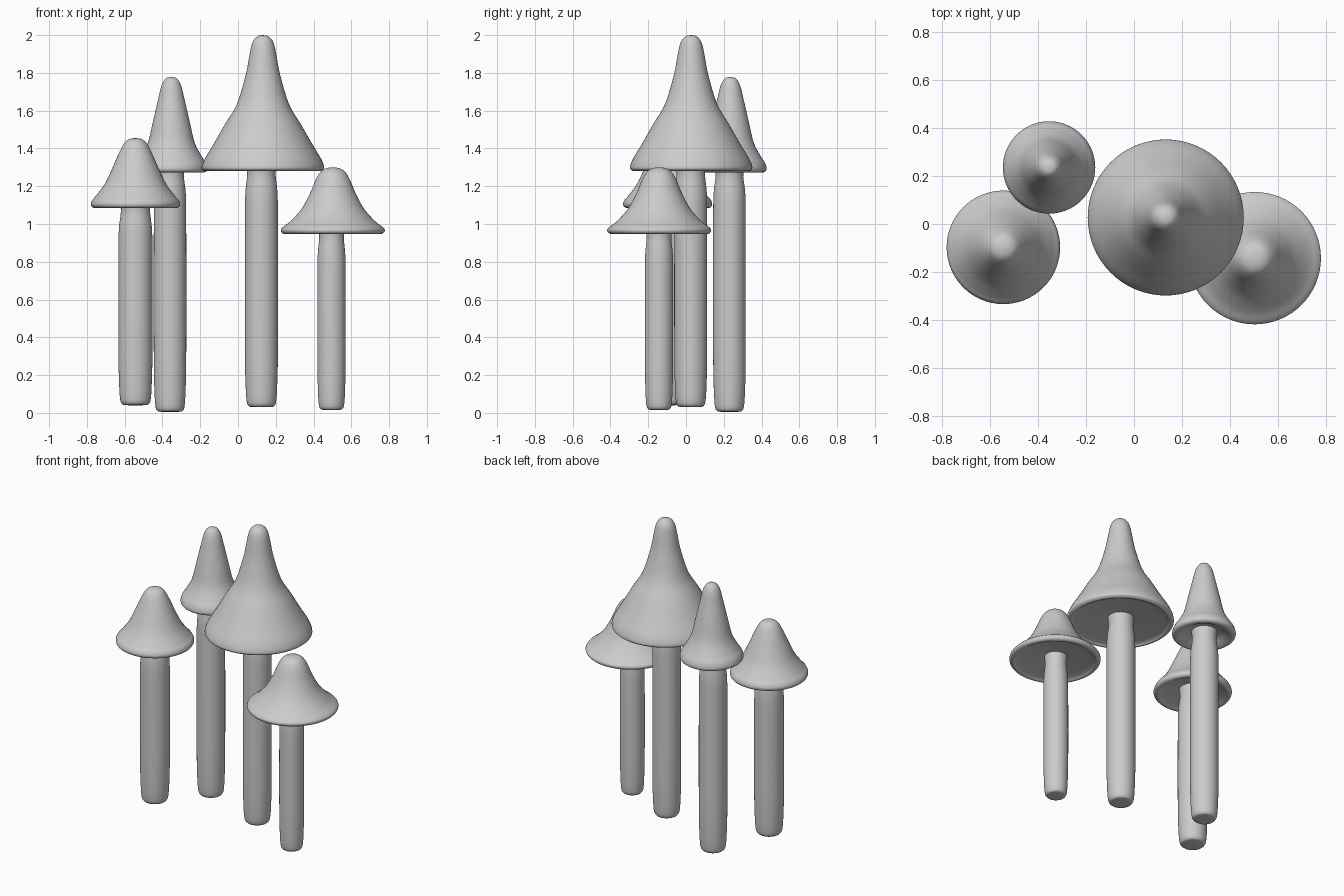
import bpy, bmesh, math
from mathutils import Vector

if "Cube" in bpy.data.objects:
    bpy.data.objects.remove(bpy.data.objects["Cube"])

SEGMENTS = 64


def smooth_profile(points, steps=4):
    """Catmull-Rom curve through (radius, height) points."""
    p = [Vector(q) for q in points]
    p = [p[0]] + p + [p[-1]]
    out = []
    for a, b, c, d in zip(p, p[1:], p[2:], p[3:]):
        for i in range(steps):
            t = i / steps
            out.append(0.5 * (2 * b + (c - a) * t + (2 * a - 5 * b + 4 * c - d) * t**2
                              + (3 * b - a - 3 * c + d) * t**3))
    return out + [p[-1]]


def lathe(name, points, x, y):
    """Spin a profile that starts and ends on the axis."""
    bm = bmesh.new()
    prof = smooth_profile(points)
    verts = [bm.verts.new((max(r, 0), 0, z)) for r, z in prof]
    edges = [bm.edges.new(pair) for pair in zip(verts, verts[1:])]
    bmesh.ops.spin(bm, geom=verts + edges, cent=(0, 0, 0), axis=(0, 0, 1),
                   angle=2 * math.pi, steps=SEGMENTS, use_duplicate=False)
    bmesh.ops.remove_doubles(bm, verts=bm.verts, dist=0.0003)
    bmesh.ops.recalc_face_normals(bm, faces=bm.faces)
    for f in bm.faces:
        f.smooth = True
    mesh = bpy.data.meshes.new(name)
    bm.to_mesh(mesh)
    bm.free()
    obj = bpy.data.objects.new(name, mesh)
    obj.location = (x, y, 0)
    bpy.context.collection.objects.link(obj)


def mushroom(name, cap_xy, stem_xy, top, under, rim, outer, foot, stem_r, neck_r):
    # cap: outer slope, rolled rim, shallow hollow underside
    cap = [(0, top)] + outer
    cap += [(rim, under + 0.022), (rim - 0.006, under + 0.006), (rim - 0.025, under),
            (rim - 0.055, under + 0.012), (neck_r + 0.03, under + 0.03),
            (neck_r - 0.02, under + 0.04), (0, under + 0.04)]
    lathe(name + "_cap", cap, *cap_xy)
    # stem: rounded foot, straight shaft, narrower neck inside the cap
    r = stem_r
    stem = [(0, foot), (r * 0.55, foot + 0.001), (r * 0.8, foot + 0.008),
            (r * 0.91, foot + 0.04), (r * 0.97, foot + 0.14), (r, foot + 0.3),
            (r, under - 0.3), (r * 0.98, under - 0.12), (neck_r, under - 0.02),
            (neck_r, under + 0.06), (0, under + 0.06)]
    lathe(name + "_stem", stem, *stem_xy)


mushroom("large_mushroom", (0.132, 0.027), (0.124, 0.025), 2.0, 1.28, 0.324,
         [(0.03, 1.993), (0.056, 1.96), (0.072, 1.89), (0.091, 1.79), (0.138, 1.635),
          (0.2, 1.53), (0.263, 1.42), (0.308, 1.345)], 0.03, 0.087, 0.075)
mushroom("tall_mushroom", (-0.353, 0.235), (-0.36, 0.23), 1.778, 1.273, 0.192,
         [(0.028, 1.771), (0.051, 1.735), (0.07, 1.66), (0.1, 1.53), (0.124, 1.43),
          (0.16, 1.36), (0.183, 1.325)], 0.005, 0.086, 0.073)
mushroom("left_mushroom", (-0.543, -0.097), (-0.543, -0.097), 1.455, 1.085, 0.236,
         [(0.033, 1.449), (0.06, 1.427), (0.09, 1.37), (0.125, 1.29), (0.164, 1.21),
          (0.21, 1.148), (0.228, 1.128)], 0.04, 0.09, 0.077)
mushroom("right_mushroom", (0.502, -0.142), (0.495, -0.143), 1.3, 0.947, 0.275,
         [(0.035, 1.295), (0.064, 1.277), (0.09, 1.236), (0.122, 1.16), (0.166, 1.08),
          (0.224, 1.015), (0.263, 0.985)], 0.015, 0.075, 0.065)
